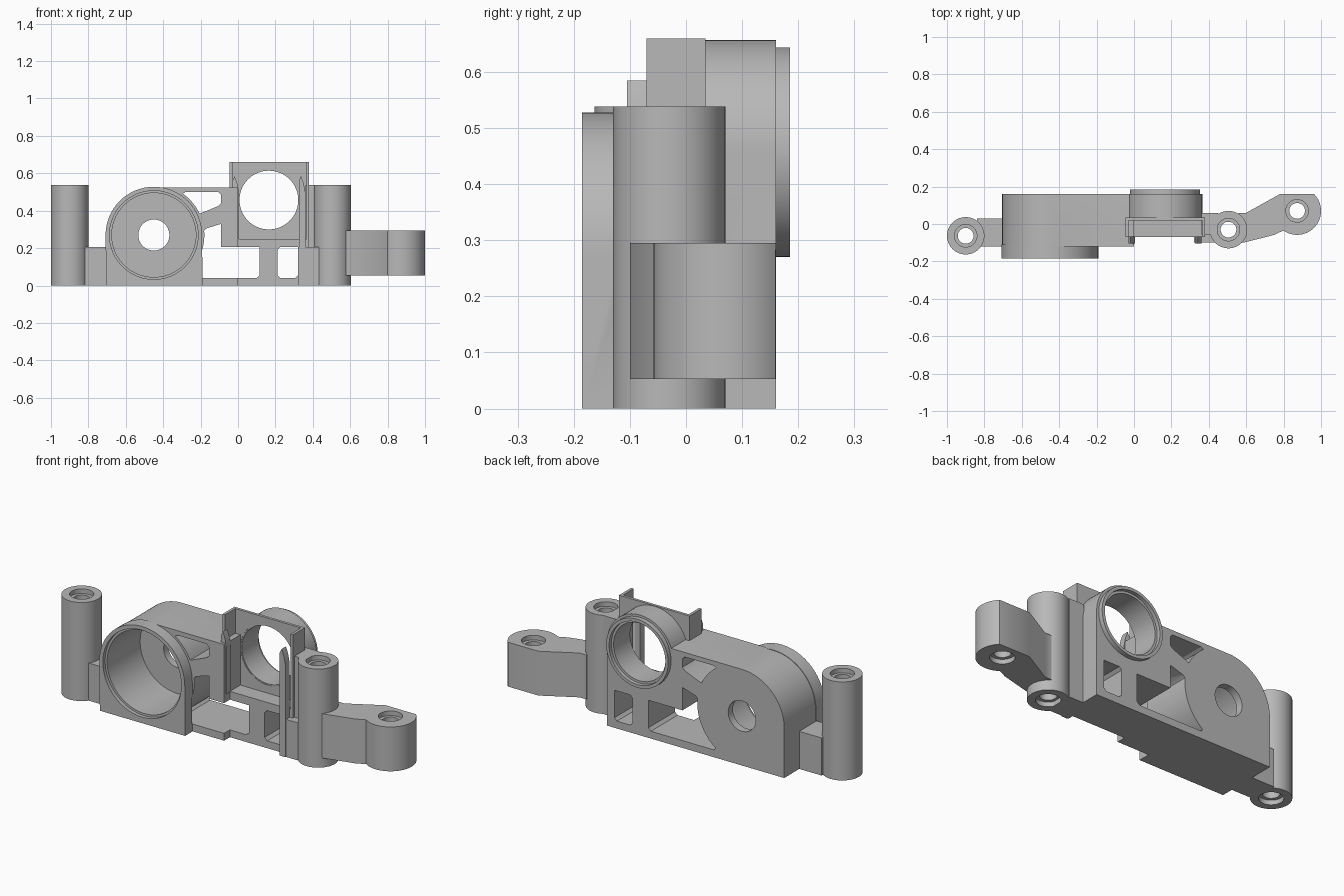
import bpy, bmesh
from math import sin, cos, radians

cube = bpy.data.objects.get("Cube")
if cube:
    bpy.data.objects.remove(cube, do_unlink=True)

grey = bpy.data.materials.new("matte grey")
grey.use_nodes = True
COLOUR = (0.48, 0.48, 0.48, 1)
grey.diffuse_color = COLOUR
grey.node_tree.nodes["Principled BSDF"].inputs["Base Color"].default_value = COLOUR


def arc(cx, cy, r, start, end, steps=32):
    """Points along an arc, angles in degrees."""
    angles = [radians(start + (end - start) * i / steps) for i in range(steps + 1)]
    return [(cx + r * cos(a), cy + r * sin(a)) for a in angles]


def circle(cx, cy, r, steps=64):
    return arc(cx, cy, r, 0, 360, steps)[:-1]


def rect(x0, x1, y0, y1):
    return [(x0, y0), (x1, y0), (x1, y1), (x0, y1)]


def prism(name, outline, low, high, axis="y"):
    """Extrude an outline: xz outline along y, or xy outline along z."""
    bm = bmesh.new()
    place = (lambda p: (p[0], low, p[1])) if axis == "y" else (lambda p: (p[0], p[1], low))
    face = bm.faces.new([bm.verts.new(place(p)) for p in outline])
    moved = bmesh.ops.extrude_face_region(bm, geom=[face])["geom"]
    shift = (0, high - low, 0) if axis == "y" else (0, 0, high - low)
    bmesh.ops.translate(bm, verts=[v for v in moved if isinstance(v, bmesh.types.BMVert)], vec=shift)
    bmesh.ops.recalc_face_normals(bm, faces=bm.faces)
    mesh = bpy.data.meshes.new(name)
    bm.to_mesh(mesh)
    bm.free()
    mesh.materials.append(grey)
    obj = bpy.data.objects.new(name, mesh)
    bpy.context.collection.objects.link(obj)
    return obj


def combine(target, others, operation):
    """Apply booleans, then remove the tools."""
    for other in others:
        mod = target.modifiers.new("boolean", "BOOLEAN")
        mod.operation, mod.object, mod.solver = operation, other, "EXACT"
        bpy.context.view_layer.objects.active = target
        bpy.ops.object.modifier_apply(modifier=mod.name)
        bpy.data.objects.remove(other, do_unlink=True)


def cut(target, *tools):
    combine(target, tools, "DIFFERENCE")


def screw_hole(target, x, y, low, high):
    """Through hole with a wider recess at both ends."""
    cut(target, prism("hole", circle(x, y, 0.042), low - 0.1, high + 0.1, "z"),
        prism("top recess", circle(x, y, 0.06), high - 0.025, high + 0.1, "z"),
        prism("bottom recess", circle(x, y, 0.06), low - 0.1, low + 0.025, "z"))


HX, HZ = -0.45, 0.27      # large bore centre
LX, LZ = 0.165, 0.457     # small bore centre

# Main body: arch on one side, round barrel on the other
body = prism("main_body",
             [(-0.705, 0)] + arc(HX, HZ, 0.255, 180, 90)
             + [(-0.024, 0.525)] + arc(LX, LZ, 0.2, 160, 0) + [(0.365, 0)],
             -0.12, 0.16)
collar = prism("collar", [(-0.705, 0)] + arc(HX, HZ, 0.258, 180, 0) + [(-0.19, 0)], -0.185, -0.11)
flange = prism("flange", circle(LX, LZ, 0.187), 0.14, 0.185)
combine(body, [collar, flange], "UNION")

# Pocket in front of the small bore, and the recessed lower front
cut(body,
    prism("pocket", rect(0, 0.6, 0.25, 1), -0.3, 0.022),
    prism("upper trim", rect(-0.2, 0.1, 0.525, 1), -0.3, 0.022),
    prism("lower trim", rect(0, 0.6, -0.1, 0.3), -0.3, -0.07))

# Windows through the body
cut(body,
    prism("upper window", arc(HX, HZ, 0.27, 25, 55, 10)
          + [(-0.28, 0.5), (-0.105, 0.5), (-0.09, 0.485), (-0.09, 0.44), (-0.105, 0.425)], -0.125, 0.3),
    prism("lower window", [(-0.28, 0.04), (0.1, 0.04), (0.115, 0.055), (0.115, 0.205),
                           (-0.09, 0.205), (-0.09, 0.33), (-0.17, 0.305)]
          + arc(HX, HZ, 0.27, 5, -54, 16), -0.125, 0.3),
    prism("small window", [(0.225, 0.04), (0.305, 0.04), (0.32, 0.055), (0.32, 0.205),
                           (0.225, 0.205), (0.21, 0.19), (0.21, 0.055)], -0.3, 0.3))

# Bores
cut(body,
    prism("large bore", circle(HX, HZ, 0.225), -0.3, 0.12),
    prism("large bore rim", circle(HX, HZ, 0.237), -0.3, -0.165),
    prism("axle hole", circle(HX, HZ, 0.083), 0, 0.3),
    prism("small bore", circle(LX, LZ, 0.157), -0.1, 0.3),
    prism("small bore rim", circle(LX, LZ, 0.17), 0.165, 0.3))

# Square holder plate with two side flaps
plate = prism("holder_plate", rect(-0.045, 0.38, 0.25, 0.66), 0.02, 0.035)
cut(plate, prism("plate bore", circle(LX, LZ, 0.163), -0.1, 0.3))
prism("right_flap", rect(-0.045, -0.03, 0.5, 0.66), -0.07, 0.035)
prism("left_flap", rect(0.365, 0.38, 0, 0.66), -0.07, 0.035)

# Pointed retaining fins
for name, x, base in (("right_fin", -0.03, 0.25), ("left_fin", 0.325, 0)):
    prism(name, [(x, base), (x + 0.035, base), (x + 0.035, 0.5), (x + 0.025, 0.55),
                 (x + 0.012, 0.585), (x, 0.56)], -0.105, -0.068)

# Posts and their brackets
for name, x, y in (("right_post", -0.9, -0.063), ("left_post", 0.505, -0.03)):
    post = prism(name, circle(x, y, 0.1), 0, 0.538, "z")
    screw_hole(post, x, y, 0, 0.538)
prism("right_bracket", rect(-0.84, -0.7, 0, 0.205), -0.12, 0.03)
prism("left_bracket", rect(0.36, 0.45, 0, 0.538), -0.055, 0.06)
prism("left_lower_bracket", rect(0.32, 0.45, 0, 0.205), -0.1, 0.06)

# Side arm with a rounded, drilled end
arm = prism("side_arm", [(0.56, -0.1), (0.585, -0.1), (0.75, -0.058)]
            + arc(0.872, 0.07, 0.128, -125, 44.5) + [(0.78, 0.16), (0.6, 0.06), (0.56, 0.06)],
            0.053, 0.295, "z")
screw_hole(arm, 0.872, 0.07, 0.053, 0.295)

# Smooth the round walls, keep edges sharp
bpy.ops.object.select_all(action="DESELECT")
for obj in bpy.context.collection.objects:
    if obj.type == "MESH" and grey.name in obj.data.materials:
        obj.select_set(True)
        bpy.context.view_layer.objects.active = obj
bpy.ops.object.shade_smooth_by_angle(angle=radians(30))
